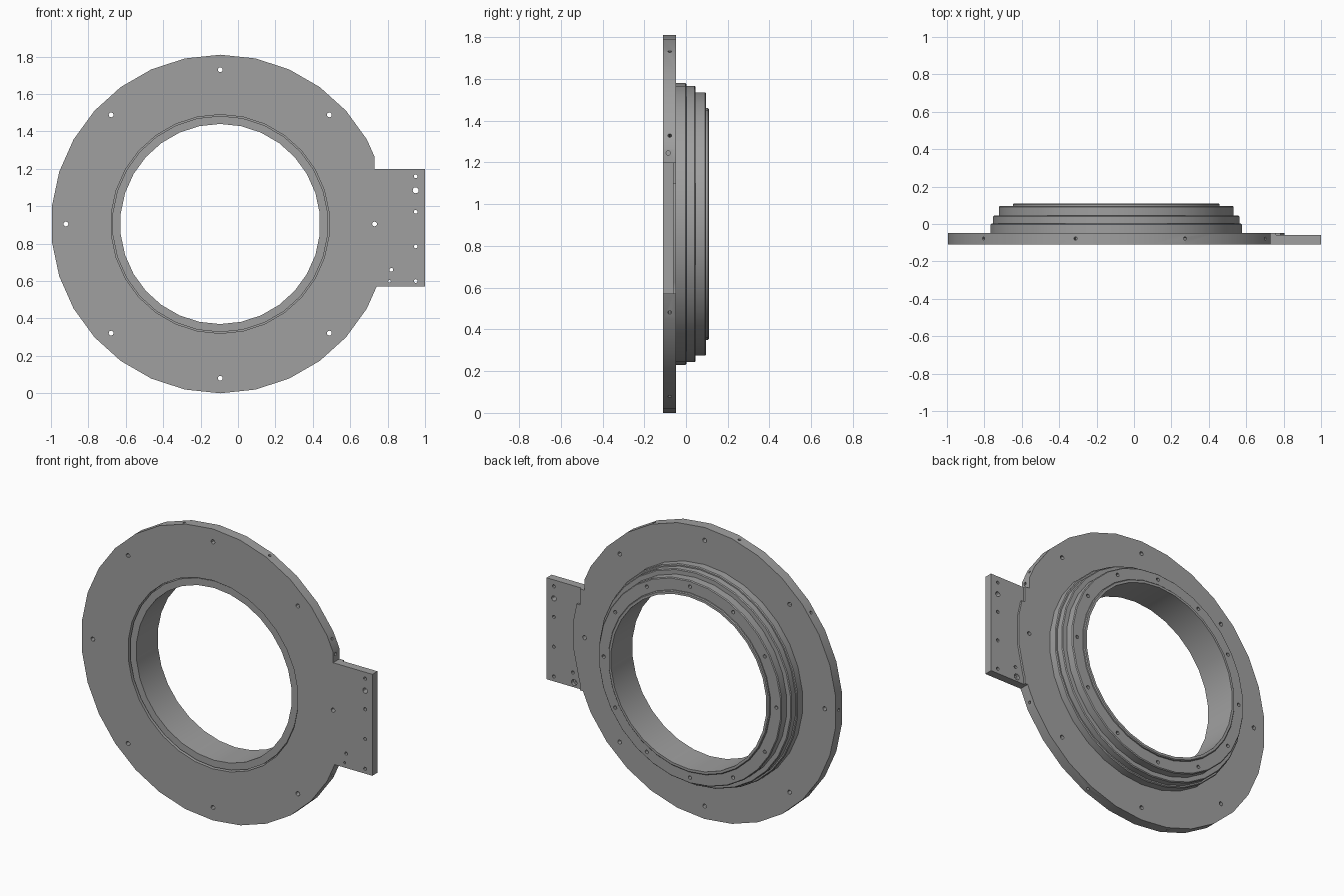
import bpy, bmesh
from math import radians, cos, sin, pi
from mathutils import Matrix, Vector

cube = bpy.data.objects.get("Cube")
if cube:
    bpy.data.objects.remove(cube, do_unlink=True)

CX, CZ = -0.095, 0.905        # ring axis, running along y
FRONT, BACK = -0.11, -0.047   # faces of the mounting plate
SEGMENTS = 30

metal = bpy.data.materials.new("machined grey")
grey = (0.35, 0.35, 0.35, 1)
metal.diffuse_color = grey
metal.use_nodes = True
metal.node_tree.nodes["Principled BSDF"].inputs["Base Color"].default_value = grey


def make_object(name, bm):
    bmesh.ops.recalc_face_normals(bm, faces=bm.faces[:])
    mesh = bpy.data.meshes.new(name)
    bm.to_mesh(mesh)
    bm.free()
    mesh.materials.append(metal)
    obj = bpy.data.objects.new(name, mesh)
    bpy.context.collection.objects.link(obj)
    return obj


def revolve(name, profile):
    """Turn a closed (radius, y) profile around the ring axis."""
    bm = bmesh.new()
    loops = []
    for i in range(SEGMENTS):
        a = pi / 2 + 2 * pi * i / SEGMENTS
        loops.append([bm.verts.new((CX + r * cos(a), y, CZ + r * sin(a))) for r, y in profile])
    n = len(profile)
    for i in range(SEGMENTS):
        a, b = loops[i], loops[(i + 1) % SEGMENTS]
        for j in range(n):
            k = (j + 1) % n
            bm.faces.new((a[j], a[k], b[k], b[j]))
    return make_object(name, bm)


def box(name, low, high):
    low, high = Vector(low), Vector(high)
    bm = bmesh.new()
    bmesh.ops.create_cube(bm, size=1, matrix=Matrix.Translation((low + high) / 2)
                          @ Matrix.Diagonal((*(high - low), 1)))
    return make_object(name, bm)


def add_pin(bm, centre, direction, radius, length):
    turn = Vector(direction).to_track_quat('Z', 'Y').to_matrix().to_4x4()
    bmesh.ops.create_cone(bm, cap_ends=True, segments=12, radius1=radius, radius2=radius,
                          depth=length, matrix=Matrix.Translation(centre) @ turn)


def combine(obj, tool, operation):
    """Apply a boolean and discard the tool."""
    mod = obj.modifiers.new("combine", 'BOOLEAN')
    mod.operation, mod.object, mod.solver = operation, tool, 'EXACT'
    bpy.context.view_layer.update()
    graph = bpy.context.evaluated_depsgraph_get()
    mesh = bpy.data.meshes.new_from_object(obj.evaluated_get(graph))
    obj.modifiers.clear()
    obj.data = mesh
    bpy.data.objects.remove(tool, do_unlink=True)


def on_circle(radius, degrees, y):
    a = radians(degrees)
    return (CX + radius * cos(a), y, CZ + radius * sin(a))


# Mounting plate with a clipped shoulder and a thinner side tab
plate = revolve("mounting_plate", [(0.585, FRONT), (0.905, FRONT), (0.905, BACK), (0.585, BACK)])
combine(plate, box("shoulder_cutter", (0.73, -0.3, 1.1), (1.2, 0.2, 1.6)), 'DIFFERENCE')
combine(plate, box("tab_root", (0.6, FRONT, 0.57), (0.76, BACK, 1.2)), 'UNION')
combine(plate, box("side_tab", (0.7, FRONT, 0.57), (1.0, -0.06, 1.2)), 'UNION')

# Bolt holes through the plate, and radial holes in its rim
bm = bmesh.new()
for i in range(8):
    add_pin(bm, on_circle(0.825, 45 * i, -0.08), (0, 1, 0), 0.013, 0.2)
for i in range(9):
    a = radians(28 + 38 * i)
    add_pin(bm, on_circle(0.9, 28 + 38 * i, -0.078), (cos(a), 0, sin(a)), 0.009, 0.08)
add_pin(bm, (0.73, -0.085, 1.245), (1, 0, 0), 0.01, 0.06)

# Tab holes, one with a counterbore on the back
for x, z, r in [(0.95, 1.16, 0.01), (0.95, 1.085, 0.016), (0.95, 0.97, 0.01),
                (0.95, 0.785, 0.01), (0.95, 0.6, 0.01), (0.82, 0.66, 0.01), (0.81, 0.6, 0.007)]:
    add_pin(bm, (x, -0.08, z), (0, 1, 0), r, 0.2)
combine(plate, make_object("hole_cutter", bm), 'DIFFERENCE')
bm = bmesh.new()
add_pin(bm, (0.81, -0.06, 0.6), (0, 1, 0), 0.019, 0.04)
combine(plate, make_object("counterbore_cutter", bm), 'DIFFERENCE')

# Stepped hub: tiers shrink towards the back, each with a small chamfer
profile = [(0.535, -0.1), (0.578, -0.1), (0.578, BACK)]
start = BACK
for radius, end in [(0.675, 0.003), (0.662, 0.045), (0.63, 0.097), (0.555, 0.11)]:
    profile += [(radius, start), (radius, end - 0.005), (radius - 0.005, end)]
    start = end
profile.append((0.535, 0.11))
hub = revolve("stepped_hub", profile)

# Twelve blind holes on the last step of the hub
bm = bmesh.new()
for i in range(12):
    add_pin(bm, on_circle(0.593, 30 * i, 0.1), (0, 1, 0), 0.011, 0.06)
combine(hub, make_object("hub_hole_cutter", bm), 'DIFFERENCE')

# Smooth the round walls, keep machined edges crisp
for obj in (plate, hub):
    obj.data.shade_smooth()
    obj.data.set_sharp_from_angle(angle=radians(30))
